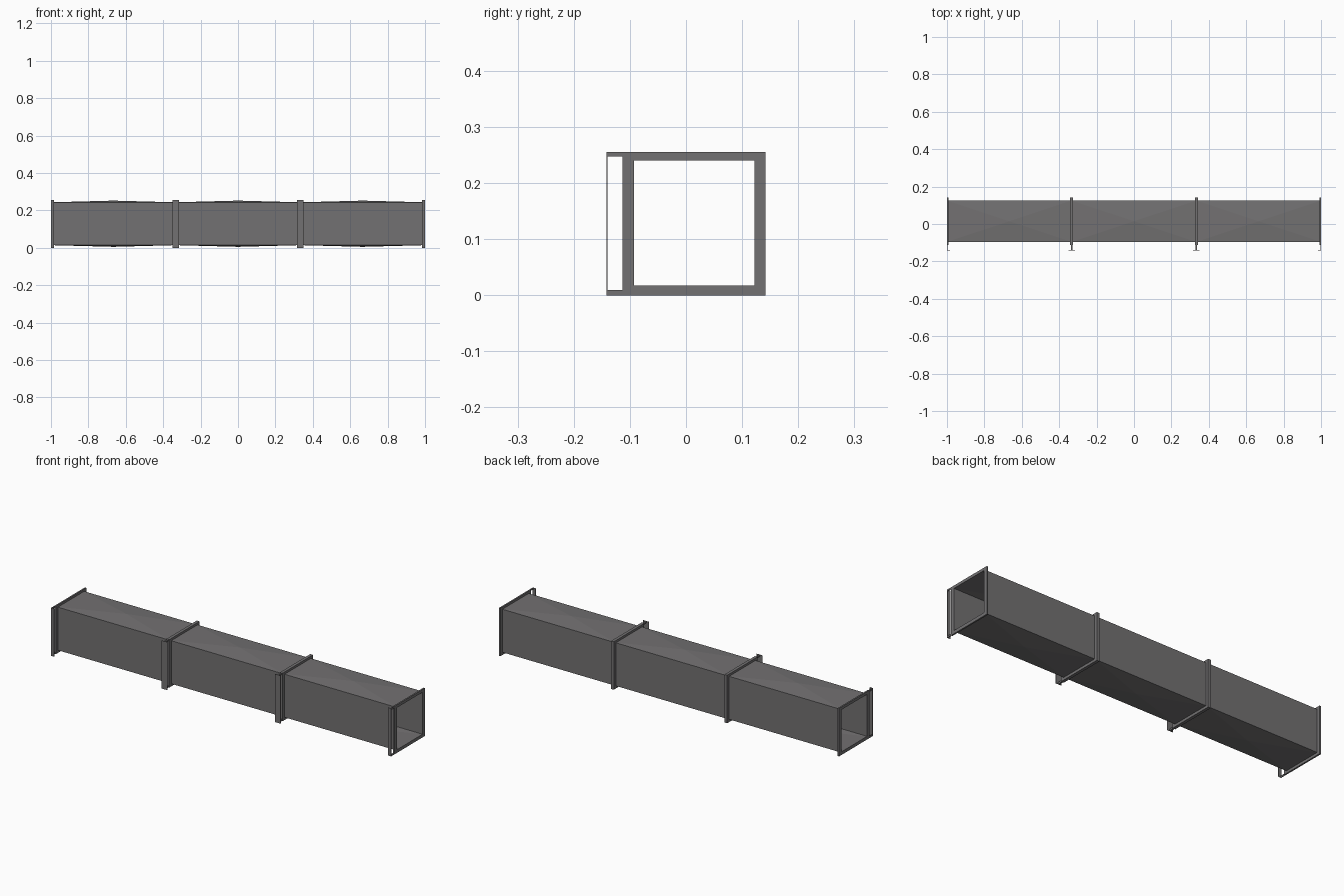
import bpy
import bmesh

if "Cube" in bpy.data.objects:
    bpy.data.objects.remove(bpy.data.objects["Cube"])


def make_material(name, color):
    mat = bpy.data.materials.new(name)
    mat.use_nodes = True
    mat.diffuse_color = color
    mat.node_tree.nodes["Principled BSDF"].inputs["Base Color"].default_value = color
    return mat


STEEL = make_material("grey sheet steel", (0.17, 0.165, 0.168, 1))

SECTION = 2 / 3
# Inner opening and outer flange rectangles: y min, y max, z min, z max
OPENING = (-0.093, 0.122, 0.017, 0.24)
FLANGE = (-0.113, 0.142, 0.0, 0.255)
WALL = 0.003
BULGE = 0.009
FRONT = -0.142


def finish(name, bm):
    bmesh.ops.recalc_face_normals(bm, faces=bm.faces)
    mesh = bpy.data.meshes.new(name)
    bm.to_mesh(mesh)
    bm.free()
    mesh.materials.append(STEEL)
    obj = bpy.data.objects.new(name, mesh)
    bpy.context.collection.objects.link(obj)
    return obj


def rectangle(bm, x, rect):
    y0, y1, z0, z1 = rect
    return [bm.verts.new((x, y, z)) for y, z in ((y0, z0), (y1, z0), (y1, z1), (y0, z1))]


def bridge(bm, a, b):
    for i in range(4):
        j = (i + 1) % 4
        bm.faces.new((a[i], a[j], b[j], b[i]))


def add_box(bm, x0, x1, y0, y1, z0, z1):
    a = rectangle(bm, x0, (y0, y1, z0, z1))
    b = rectangle(bm, x1, (y0, y1, z0, z1))
    bridge(bm, a, b)
    bm.faces.new(a)
    bm.faces.new(b)


# Duct with top and bottom sheets cross-broken into shallow pyramids
def duct(name, x0, x1):
    bm = bmesh.new()
    shells = []
    for grow in (0, WALL):
        y0, y1, z0, z1 = OPENING
        rect = (y0 - grow, y1 + grow, z0 - grow, z1 + grow)
        a, b = rectangle(bm, x0, rect), rectangle(bm, x1, rect)
        bridge(bm, a, b)
        shells.append((a, b))
    for end in (0, 1):
        bridge(bm, shells[0][end], shells[1][end])
    sheets = [f for f in bm.faces
              if abs(f.normal.z) > 0.9 or max(v.co.z for v in f.verts) - min(v.co.z for v in f.verts) < 1e-6]
    for sheet in sheets:
        middle = sheet.calc_center_median()
        if max(v.co.x for v in sheet.verts) - min(v.co.x for v in sheet.verts) < 0.1:
            continue
        peak = bmesh.ops.poke(bm, faces=[sheet])["verts"][0]
        peak.co.z += BULGE if middle.z > 0.1 else -BULGE
    finish(name, bm)


# Rectangular flange ring around one duct end
def flange(name, x0, x1):
    bm = bmesh.new()
    loops = [(rectangle(bm, x, FLANGE), rectangle(bm, x, OPENING)) for x in (x0, x1)]
    for outer, inner in loops:
        bridge(bm, outer, inner)
    for outer, inner in zip(*loops):
        bridge(bm, outer, inner)
    finish(name, bm)


# Two tabs carrying an upright strip in front of the flange
def bracket(name, end, inward):
    bm = bmesh.new()
    z0, z1 = FLANGE[2:]
    tab = sorted((end, end + inward * 0.004))
    strip = sorted((end, end + inward * 0.0175))
    for low, high in ((z0, z0 + 0.009), (z1 - 0.008, z1)):
        add_box(bm, *tab, FRONT, FLANGE[0], low, high)
    add_box(bm, *strip, FRONT, FRONT + 0.002, z0, z1)
    finish(name, bm)


for number, label in enumerate(("right", "middle", "left")):
    start = -1 + number * SECTION
    stop = start + SECTION
    duct(label + "_duct", start, stop)
    for side, end, inward in (("right", start, 1), ("left", stop, -1)):
        prefix = label + "_duct_" + side
        flange(prefix + "_flange", *sorted((end, end + inward * 0.008)))
        bracket(prefix + "_bracket", end, inward)
